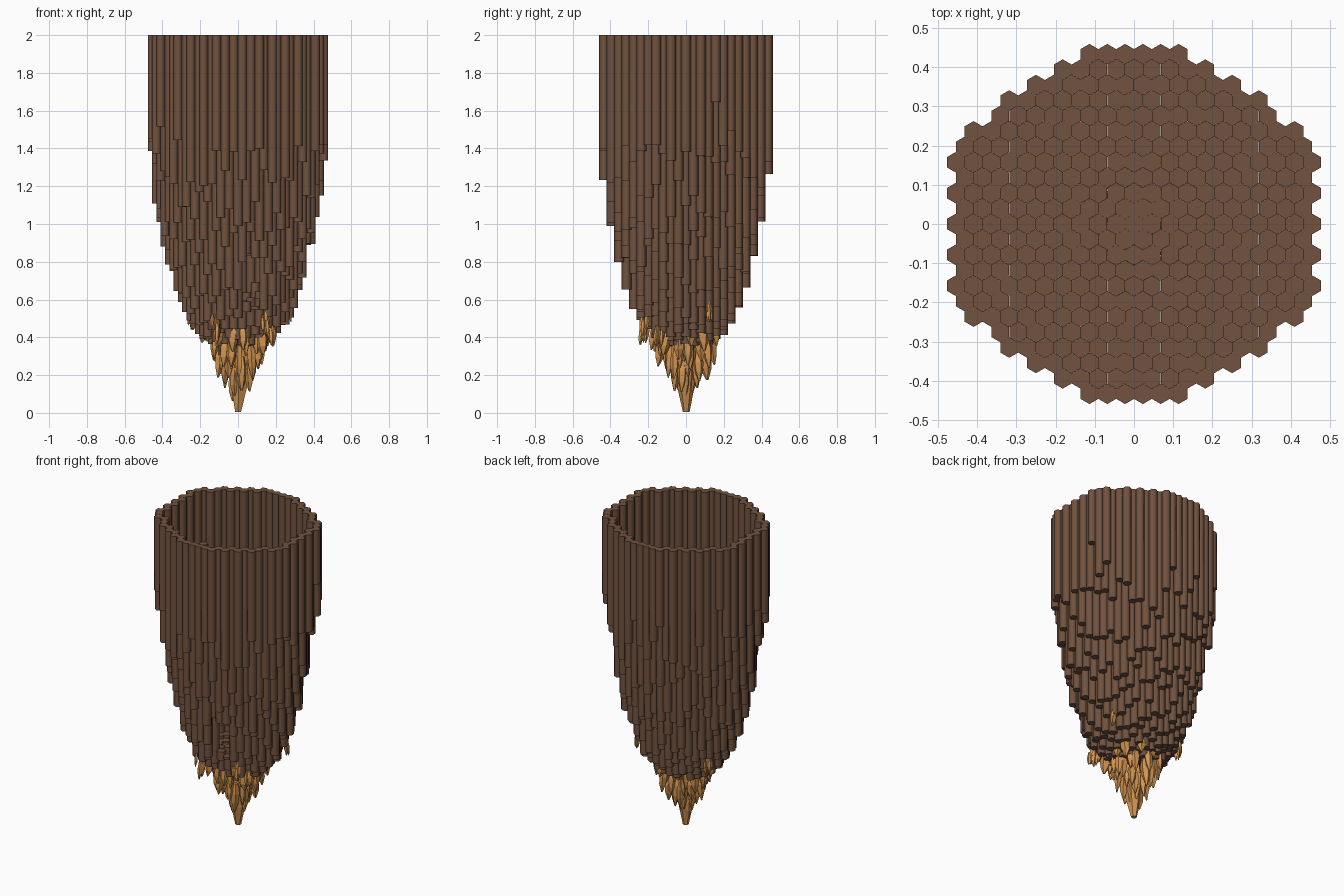
import bpy, bmesh, math, random
from mathutils import Vector

random.seed(7)
if "Cube" in bpy.data.objects:
    bpy.data.objects.remove(bpy.data.objects["Cube"], do_unlink=True)


def material(name, rgb):
    m = bpy.data.materials.new(name)
    m.use_nodes = True
    m.diffuse_color = (*rgb, 1)
    m.node_tree.nodes["Principled BSDF"].inputs["Base Color"].default_value = (*rgb, 1)
    return m


def finish(name, bm, mat, smooth_angle=0):
    bmesh.ops.recalc_face_normals(bm, faces=bm.faces)
    mesh = bpy.data.meshes.new(name)
    bm.to_mesh(mesh)
    bm.free()
    mesh.materials.append(mat)
    ob = bpy.data.objects.new(name, mesh)
    bpy.context.collection.objects.link(ob)
    if smooth_angle:
        bpy.ops.object.select_all(action='DESELECT')
        ob.select_set(True)
        bpy.context.view_layer.objects.active = ob
        bpy.ops.object.shade_smooth_by_angle(angle=math.radians(smooth_angle))


def loft(bm, rings):
    """Skin a list of equal rings of points and cap both ends."""
    rows = [[bm.verts.new(p) for p in ring] for ring in rings]
    n = len(rows[0])
    for a, b in zip(rows, rows[1:]):
        for i in range(n):
            j = (i + 1) % n
            bm.faces.new((a[i], a[j], b[j], b[i]))
    bm.faces.new(rows[0][::-1])
    bm.faces.new(rows[-1])


def column(bm, x, y, low, high, radius=0.0262):
    loft(bm, [[(x + radius * math.cos(math.radians(30 + 60 * k)),
                y + radius * math.sin(math.radians(30 + 60 * k)), z) for k in range(6)]
              for z in (low, high)])


def crystal(bm, top, tip, radius, sides=5, blunt=0.15):
    """Faceted shard that swells from its root and narrows to a point."""
    top, tip = Vector(top), Vector(tip)
    turn = (tip - top).to_track_quat('Z', 'Y')
    spin = random.uniform(0, math.tau)
    rings = []
    for t, r in ((0, 0.6), (0.35, 1.0), (0.68, 0.82), (1, blunt)):
        centre = top.lerp(tip, t)
        rings.append([centre + turn @ Vector((
            math.cos(spin + math.tau * k / sides), math.sin(spin + math.tau * k / sides), 0))
            * radius * r * random.uniform(0.85, 1.1) for k in range(sides)])
    loft(bm, rings)


brown = material("dark brown stone", (0.165, 0.085, 0.05))
amber = material("amber crystal", (0.65, 0.3, 0.08))

# Honeycomb layout: column count in each row outward from the middle
PITCH = 0.0455
ROW = PITCH * math.sqrt(3) / 2
counts = [21, 20, 21, 20, 21, 20, 19, 16, 15, 12, 9, 6]
cells = {}
for row in range(-11, 12):
    n = counts[abs(row)]
    for i in range(n):
        half = 2 * i - (n - 1)              # x in half pitches
        cells[(half, row)] = (half * PITCH / 2, row * ROW)


def neighbours(key):
    h, r = key
    steps = ((2, 0), (-2, 0), (1, 1), (-1, 1), (1, -1), (-1, -1))
    return [(h + a, r + b) for a, b in steps if (h + a, r + b) in cells]


def in_front_notch(x, y, y_min, y_max):
    return 0.01 < x < 0.13 and y_min < y < y_max


# Lower ends follow a rounded, ragged taper with one opening at the front
bottoms = {}
for key, (x, y) in cells.items():
    t = math.hypot(x / 0.465, y / 0.44)
    z = 0.345 + 0.93 * t ** 3.3 + random.uniform(-0.02, 0.25) * min(t, 1) ** 2.3
    if in_front_notch(x, y, -0.34, -0.26):
        z = max(z, random.uniform(0.80, 0.86))
    bottoms[key] = z

# Rim columns reach the top; the rest form a thin shell around a deep hollow
rim, body = bmesh.new(), bmesh.new()
for key, (x, y) in cells.items():
    around = neighbours(key)
    if len(around) < 6:
        column(rim, x, y, bottoms[key], 2.0)
    elif in_front_notch(x, y, -0.26, -0.21):
        # Short stubs that make the ledge of the opening
        column(body, x, y, bottoms[key], random.uniform(0.54, 0.6))
    else:
        high = max(bottoms[k] for k in around) + 0.05
        column(body, x, y, bottoms[key], max(high, bottoms[key] + 0.15))
finish("rim_columns", rim, brown, 65)
finish("body_columns", body, brown, 65)

# Hanging crystal point: one stout shard wrapped in shorter ones
bm = bmesh.new()
crystal(bm, (0.005, 0, 0.4), (0, 0, 0.005), 0.06, 6, 0.3)
for ring, (dist, number, tip_z) in enumerate(((0.035, 5, 0.09), (0.07, 8, 0.14),
                                              (0.105, 11, 0.19), (0.14, 13, 0.265),
                                              (0.175, 13, 0.335))):
    for k in range(number):
        a = math.tau * (k + random.uniform(-0.3, 0.3)) / number + ring
        d = dist * random.uniform(0.88, 1.08)
        x, y = d * math.cos(a), d * math.sin(a)
        tip = tip_z + random.uniform(-0.03, 0.05)
        root = min(tip + random.uniform(0.14, 0.22), 0.475)
        crystal(bm, (x * 0.9, y * 0.9, root), (x * 1.02, y * 1.02, tip),
                random.uniform(0.022, 0.034))
finish("crystal_tip", bm, amber)

# Small crystal clumps growing between the columns
bm = bmesh.new()
for cx, cy, low, high in ((0.258, 0.115, 0.48, 0.63), (-0.243, 0.115, 0.44, 0.59),
                          (-0.12, -0.22, 0.36, 0.54), (0.14, -0.215, 0.41, 0.55),
                          (0.175, -0.14, 0.35, 0.47)):
    for k in range(8):
        x = cx + random.uniform(-0.018, 0.018)
        y = cy + random.uniform(-0.02, 0.02)
        z = random.uniform(low + 0.08, high)
        crystal(bm, (x, y, z), (x * 1.03, y * 1.03, max(low, z - random.uniform(0.07, 0.12))),
                random.uniform(0.009, 0.016))
finish("crystal_clumps", bm, amber)
